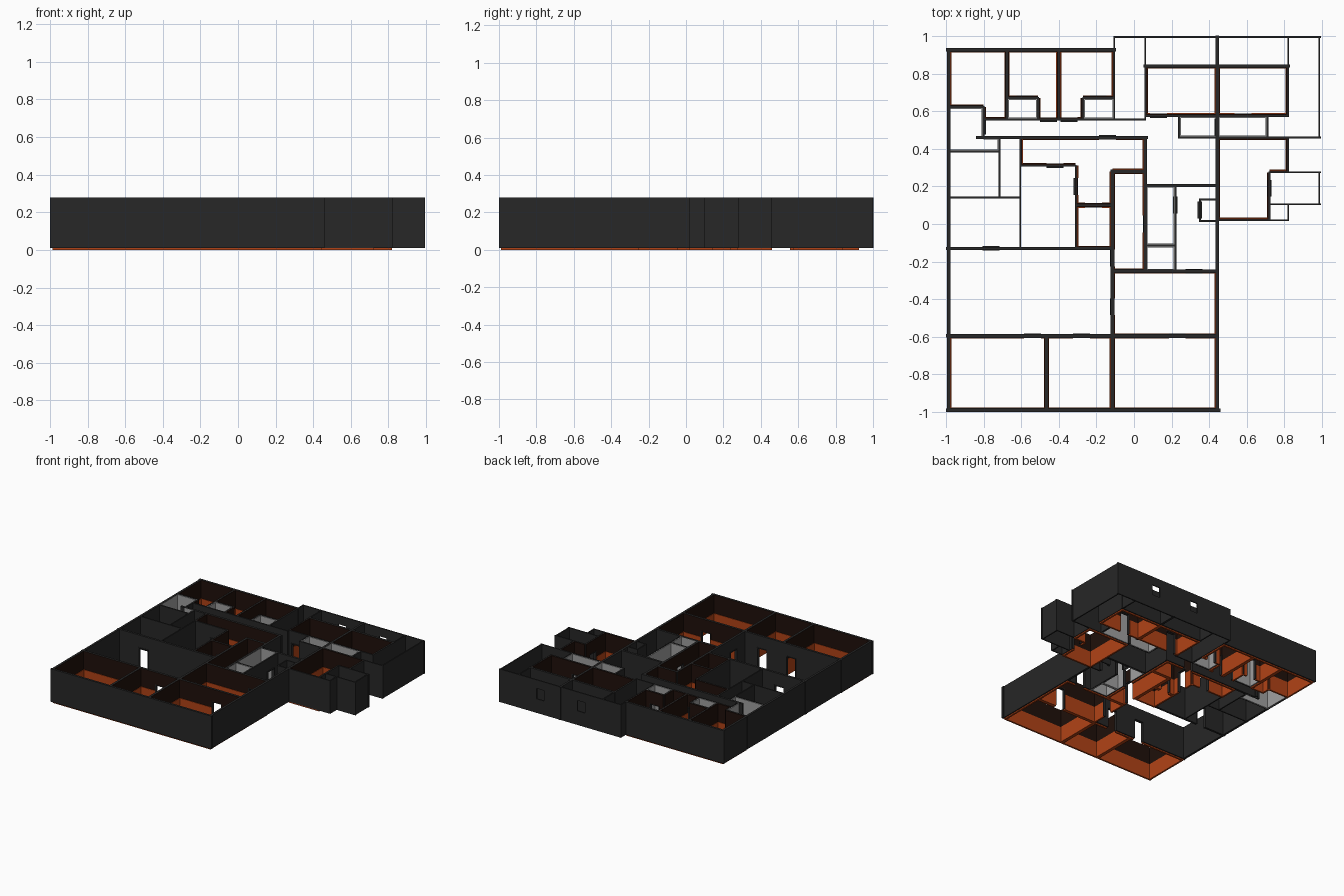
import bpy, bmesh

Z0, Z1, RAIL, DOOR_H = 0.01, 0.28, 0.13, 0.18
DOOR_W = 0.09


def material(name, rgb):
    m = bpy.data.materials.new(name)
    m.diffuse_color = (*rgb, 1)
    return m


def add_box(bm, x0, x1, y0, y1, z0, z1):
    v = [bm.verts.new((x, y, z)) for z in (z0, z1)
         for x, y in ((x0, y0), (x1, y0), (x1, y1), (x0, y1))]
    for f in ((3, 2, 1, 0), (4, 5, 6, 7), (0, 1, 5, 4), (1, 2, 6, 5), (2, 3, 7, 6), (3, 0, 4, 7)):
        bm.faces.new([v[i] for i in f])


def finish(bm, name, mat=None):
    me = bpy.data.meshes.new(name)
    bm.to_mesh(me)
    bm.free()
    ob = bpy.data.objects.new(name, me)
    bpy.context.collection.objects.link(ob)
    if mat:
        me.materials.append(mat)


# Openings: (line position, centre along the wall), keyed by wall direction
doors = {
    "h": [(-0.13, -0.76), (-0.595, -0.28), (-0.595, -0.54), (-0.595, 0.23), (-0.25, 0.32),
          (0.575, 0.13), (0.575, 0.58), (0.46, -0.14), (0.555, -0.455), (0.555, -0.345),
          (0.67, -0.58), (0.67, -0.19), (0.1, -0.215), (0.31, -0.42)],
    "v": [(-0.115, -0.44), (-0.115, -0.18), (0.06, 0.0), (0.44, 0.515), (-0.8, 0.52),
          (0.72, 0.19), (0.22, 0.1), (-0.31, 0.2), (0.35, 0.075)],
}
windows = [(0.994, 0.25), (0.994, 0.62)]


def run(bm, d, a, b, c0, c1, z0, z1, line):
    """A straight run along d from a to b, pierced by the openings on its line."""
    def put(u0, u1, za, zb):
        if u1 - u0 > 1e-4 and zb - za > 1e-4:
            add_box(bm, *((u0, u1, c0, c1) if d == "h" else (c0, c1, u0, u1)), za, zb)
    cuts = [(c, DOOR_W, 0, DOOR_H) for l, c in doors[d] if abs(l - line) < 0.012 and a < c < b]
    if d == "h":
        cuts += [(c, 0.07, 0.125, 0.21) for l, c in windows if abs(l - line) < 0.012 and a < c < b]
    at = a
    for c, w, lo, hi in sorted(cuts):
        put(at, c - w / 2, z0, z1)
        put(max(a, c - w / 2), min(b, c + w / 2), z0, min(lo, z1))
        put(max(a, c - w / 2), min(b, c + w / 2), max(hi, z0), z1)
        at = c + w / 2
    put(at, b, z0, z1)


charcoal = material("charcoal", (0.02, 0.02, 0.02))
orange = material("orange", (0.44, 0.055, 0.008))
brown = material("brown", (0.014, 0.005, 0.003))

# Walls along x: (y, x start, x end)
thick_h = [(-0.99, -0.99, 0.45), (-0.595, -0.99, 0.44), (-0.13, -0.99, -0.115),
           (-0.25, -0.115, 0.44), (0.28, -0.115, 0.06), (0.46, -0.83, 0.065),
           (0.205, 0.06, 0.44), (0.84, 0.06, 0.82), (0.926, -0.99, -0.105)]
thin_h = [(0.555, -0.8, 0.06), (0.67, -0.675, -0.51), (0.67, -0.27, -0.105), (0.622, -0.99, -0.8),
          (0.385, -0.99, -0.715), (0.14, -0.99, -0.605), (0.31, -0.605, -0.31),
          (0.1, -0.31, -0.115), (-0.115, 0.06, 0.22), (0.13, 0.35, 0.44), (0.016, 0.35, 0.44),
          (0.575, 0.06, 0.82), (0.46, 0.24, 0.99), (0.994, -0.105, 0.99),
          (0.275, 0.72, 0.99), (0.105, 0.72, 0.99), (0.02, 0.44, 0.82)]
# Walls along y: (x, y start, y end)
thick_v = [(-0.985, -0.99, 0.926), (0.443, -0.99, 0.994), (-0.465, -0.99, -0.595),
           (-0.115, -0.99, 0.28), (0.06, -0.25, 0.46)]
thin_v = [(0.06, 0.555, 0.994), (-0.105, 0.555, 0.994), (-0.4, 0.555, 0.926),
          (-0.675, 0.555, 0.926), (-0.51, 0.555, 0.67), (-0.27, 0.555, 0.67), (-0.8, 0.46, 0.622),
          (-0.715, 0.14, 0.46), (-0.605, -0.13, 0.46), (-0.31, -0.13, 0.31), (0.22, -0.25, 0.205),
          (0.35, 0.016, 0.13), (0.24, 0.46, 0.575), (0.71, 0.46, 0.575), (0.82, 0.575, 0.994),
          (0.985, 0.46, 0.994), (0.82, 0.275, 0.46), (0.82, 0.02, 0.105), (0.72, 0.02, 0.275),
          (0.985, 0.105, 0.275)]
for name, d, walls, t in (("main_walls_across", "h", thick_h, 0.009),
                          ("partitions_across", "h", thin_h, 0.005),
                          ("main_walls_along", "v", thick_v, 0.009),
                          ("partitions_along", "v", thin_v, 0.005)):
    bm = bmesh.new()
    for line, a, b in walls:
        run(bm, d, a - t, b + t, line - t, line + t, Z0, Z1, line)
    finish(bm, name, charcoal)

# Door frames
bm = bmesh.new()
for d, items in doors.items():
    for line, c in items:
        w = DOOR_W / 2
        for u0, u1, za, zb in ((c - w, c - w + 0.006, Z0, DOOR_H), (c + w - 0.006, c + w, Z0, DOOR_H),
                               (c - w, c + w, DOOR_H - 0.006, DOOR_H)):
            x = (u0, u1, line - 0.012, line + 0.012)
            add_box(bm, *(x if d == "h" else x[2:] + x[:2]), za, zb)
finish(bm, "door_frames", charcoal)


def rect(x0, x1, y0, y1):
    return [(x0, y0), (x1, y0), (x1, y1), (x0, y1)]


def lining(name, rooms, inset, z0, z1, mat=None):
    """Thin facing on the inside of each room outline (counter-clockwise)."""
    bm = bmesh.new()
    for poly in rooms:
        for (px, py), (qx, qy) in zip(poly, poly[1:] + poly[:1]):
            if abs(py - qy) < 1e-6:
                s = inset if qx > px else -inset
                run(bm, "h", min(px, qx), max(px, qx), min(py, py + s), max(py, py + s), z0, z1, py)
            else:
                s = -inset if qy > py else inset
                run(bm, "v", min(py, qy), max(py, qy), min(px, px + s), max(px, px + s), z0, z1, px)
    finish(bm, name, mat)


# Rooms with an orange dado and brown upper walls
rooms = [rect(*r) for r in (
    (-0.985, -0.465, -0.99, -0.595), (-0.465, -0.115, -0.99, -0.595), (-0.115, 0.443, -0.99, -0.595),
    (-0.115, 0.443, -0.595, -0.25), (-0.115, 0.06, -0.25, 0.28), (-0.31, -0.115, -0.13, 0.1),
    (0.06, 0.443, 0.575, 0.84), (0.443, 0.82, 0.575, 0.84))]
rooms += [
    [(0.443, 0.02), (0.72, 0.02), (0.72, 0.275), (0.82, 0.275), (0.82, 0.46), (0.443, 0.46)],
    [(-0.605, 0.31), (-0.31, 0.31), (-0.31, 0.1), (-0.115, 0.1), (-0.115, 0.28), (0.06, 0.28),
     (0.06, 0.46), (-0.605, 0.46)],
    [(-0.8, 0.555), (-0.675, 0.555), (-0.675, 0.926), (-0.985, 0.926), (-0.985, 0.622), (-0.8, 0.622)],
    [(-0.51, 0.555), (-0.4, 0.555), (-0.4, 0.926), (-0.675, 0.926), (-0.675, 0.67), (-0.51, 0.67)],
    [(-0.4, 0.555), (-0.27, 0.555), (-0.27, 0.67), (-0.105, 0.67), (-0.105, 0.926), (-0.4, 0.926)],
]
lining("orange_dado", rooms, 0.014, 0.0, RAIL, orange)
lining("upper_wall_facing", rooms, 0.0105, RAIL, Z1 - 0.001, brown)

# Tiled washrooms, plain grey
wet = [rect(*r) for r in (
    (0.06, 0.22, -0.25, -0.115), (0.06, 0.22, -0.115, 0.205), (0.24, 0.443, 0.46, 0.575),
    (0.443, 0.71, 0.46, 0.575), (-0.675, -0.51, 0.555, 0.67), (-0.27, -0.105, 0.555, 0.67))]
wet.append([(-0.985, 0.385), (-0.715, 0.385), (-0.715, 0.46), (-0.8, 0.46), (-0.8, 0.622), (-0.985, 0.622)])
lining("washroom_tiles", wet, 0.0105, Z0, Z1 - 0.002, material("tile_grey", (0.35, 0.35, 0.35)))
